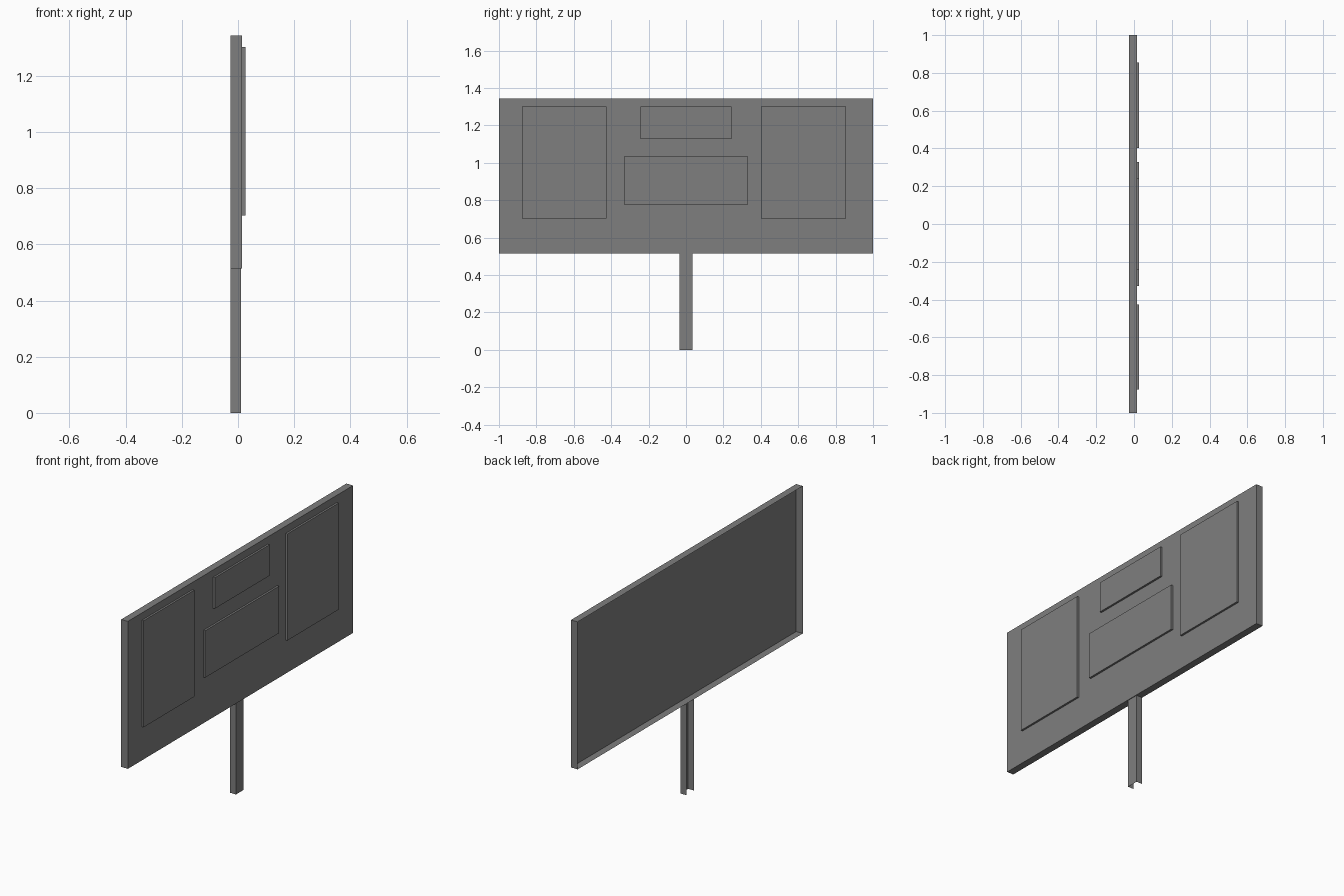
import bpy, bmesh
from mathutils import Vector

cube = bpy.data.objects.get("Cube")
if cube:
    bpy.data.objects.remove(cube, do_unlink=True)

grey = bpy.data.materials.new("sign_grey")
grey.use_nodes = True
colour = (0.21, 0.21, 0.21, 1)
grey.diffuse_color = colour
grey.node_tree.nodes["Principled BSDF"].inputs["Base Color"].default_value = colour


def open_box(name, low, high, open_sides):
    """Sheet-metal box between two corners, without the faces on the open sides."""
    low, high = Vector(low), Vector(high)
    bm = bmesh.new()
    bmesh.ops.create_cube(bm, size=1)
    bm.normal_update()
    removed = [f for f in bm.faces
               if any(f.normal.dot(Vector(d)) > 0.9 for d in open_sides)]
    bmesh.ops.delete(bm, geom=removed, context='FACES')
    bmesh.ops.scale(bm, vec=high - low, verts=bm.verts)
    bmesh.ops.translate(bm, vec=(low + high) / 2, verts=bm.verts)
    mesh = bpy.data.meshes.new(name)
    bm.to_mesh(mesh)
    bm.free()
    mesh.materials.append(grey)
    obj = bpy.data.objects.new(name, mesh)
    bpy.context.collection.objects.link(obj)
    return obj


BACK, UP, DOWN = (-1, 0, 0), (0, 0, 1), (0, 0, -1)
REAR, FACE, RAISED = -0.026, 0.015, 0.026
BOTTOM, TOP = 0.514, 1.343

# Sign board: shallow tray open at the back
open_box("sign_board", (REAR, -1, BOTTOM), (FACE, 1, TOP), [BACK])

# Post: U-channel open at the back and at both ends
open_box("post", (REAR, -0.034, 0), (0.011, 0.034, BOTTOM), [BACK, UP, DOWN])

# Raised panels on the face: name, y range, z range
panels = [
    ("right_panel", -0.876, -0.425, 0.703, 1.302),
    ("left_panel", 0.402, 0.856, 0.703, 1.302),
    ("upper_panel", -0.243, 0.243, 1.128, 1.302),
    ("middle_panel", -0.329, 0.329, 0.773, 1.037),
]
for name, y0, y1, z0, z1 in panels:
    open_box(name, (FACE, y0, z0), (RAISED, y1, z1), [BACK])
